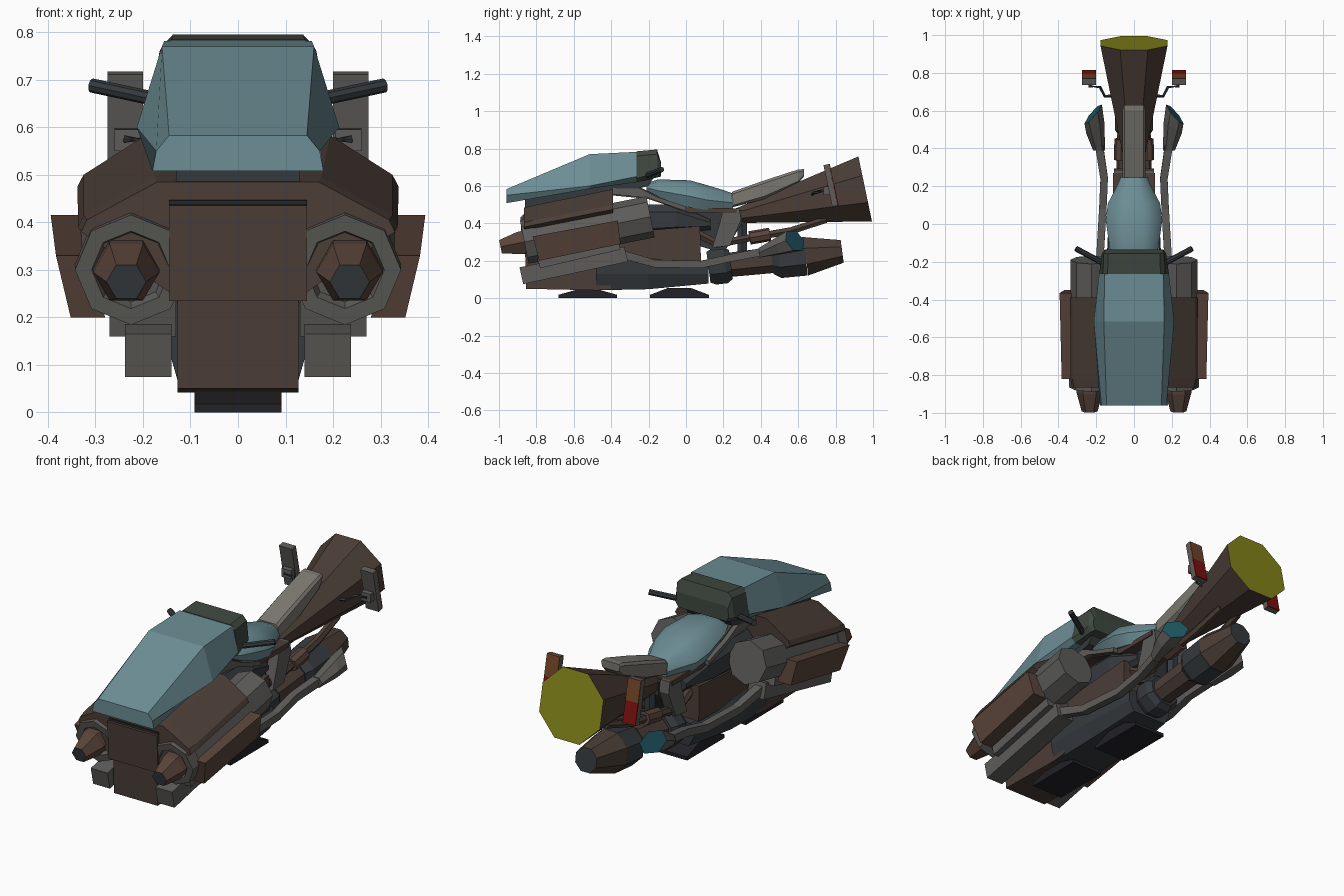
import bpy, bmesh, math
from mathutils import Vector

COL = dict(brown=(.07, .047, .037), rust=(.10, .058, .043), grey=(.11, .107, .10),
           teal=(.15, .27, .30), slate=(.036, .042, .048), green=(.05, .065, .05),
           black=(.016, .016, .02), beige=(.20, .19, .165), yellow=(.23, .23, .01),
           red=(.2, .005, .005), orange=(.16, .055, .02), glow=(.012, .08, .11))
MATS = {}
for k, c in COL.items():
    MATS[k] = bpy.data.materials.new(k)
    MATS[k].diffuse_color = (*c, 1)


def loft(name, rings, mat, mirror=False, smooth=False, cap=None):
    """Skin closed rings of 3D points; cap = material of the last end."""
    bm = bmesh.new()
    rows = [[bm.verts.new(p) for p in r] for r in rings]
    n = len(rows[0])
    for a, b in zip(rows, rows[1:]):
        for i in range(n):
            bm.faces.new((a[i], a[(i + 1) % n], b[(i + 1) % n], b[i]))
    bm.faces.new(rows[0][::-1])
    end = bm.faces.new(rows[-1])
    if cap:
        end.material_index = 1
    bmesh.ops.recalc_face_normals(bm, faces=bm.faces)
    me = bpy.data.meshes.new(name)
    bm.to_mesh(me)
    bm.free()
    ob = bpy.data.objects.new(name, me)
    bpy.context.collection.objects.link(ob)
    me.materials.append(MATS[mat])
    if cap:
        me.materials.append(MATS[cap])
    if smooth:
        me.shade_smooth()
        me.set_sharp_from_angle(angle=math.radians(40))
    if mirror:
        m = ob.modifiers.new("mirror", 'MIRROR')
        m.use_mirror_merge = False
    return ob


def hull(name, sections, mat, **kw):
    """Sections (y, half outline [(x, z)...] from top to bottom), symmetric in x."""
    rings = [[(x, y, z) for x, z in h] + [(-x, y, z) for x, z in h[::-1]] for y, h in sections]
    return loft(name, rings, mat, **kw)


def prism(name, x0, x1, prof, mat, **kw):
    """Extrude a (y, z) profile across x."""
    return loft(name, [[(x, y, z) for y, z in prof] for x in (x0, x1)], mat, **kw)


def tube(name, stations, mat, n=8, rot=0.0, bend=False, **kw):
    """Stations (x, y, z, radius); bend follows the path, else one straight axis."""
    pts = [Vector(s[:3]) for s in stations]
    rings = []
    for i, s in enumerate(stations):
        d = pts[min(i + 1, len(pts) - 1)] - pts[max(i - 1, 0)] if bend else pts[1] - pts[0]
        d.normalize()
        u = Vector((1, 0, 0)) if abs(d.x) < .85 else Vector((0, 0, 1))
        u = (u - d * u.dot(d)).normalized()
        v = d.cross(u)
        ang = [rot + 2 * math.pi * k / n for k in range(n)]
        rings.append([pts[i] + s[3] * (u * math.cos(a) + v * math.sin(a)) for a in ang])
    return loft(name, rings, mat, **kw)


R8, R4 = math.pi / 8, math.pi / 4

# front fairing and dashboard
hull("front_fairing", [
    (-.96, [(.145, .583), (.172, .55), (.18, .508)]),
    (-.515, [(.16, .77), (.213, .60), (.17, .585)]),
    (-.265, [(.155, .782), (.185, .65), (.165, .62)])], 'teal')
hull("dashboard", [
    (-.265, [(.14, .785), (.165, .76), (.185, .64), (.165, .62)]),
    (-.155, [(.137, .795), (.16, .77), (.17, .67), (.15, .645)]),
    (-.135, [(.135, .73), (.15, .72), (.155, .675), (.14, .65)])], 'green')
prism("fairing_support", -.13, .13,
      [(-.86, .48), (-.86, .53), (-.5, .61), (-.17, .65), (-.2, .60), (-.4, .55)], 'slate')
tube("handlebar", [(.13, -.225, .65, .015), (.308, -.13, .688, .015)], 'slate', mirror=True)

# side engine pods
tube("engine_pod", [(.225, -.84, .305, .112), (.225, -.19, .435, .112)], 'grey', mirror=True)
tube("pod_front_ring", [(.225, -.80, .313, .118), (.225, -.865, .30, .118),
                        (.225, -.865, .30, .083), (.225, -.83, .307, .07)], 'grey', mirror=True)
tube("exhaust_cone", [(.235, -.83, .307, .07), (.235, -.89, .295, .07), (.235, -.992, .275, .042)],
     'rust', n=6, mirror=True, cap='slate')
loft("pod_side_armour", [
    [(.30, -.82, .33), (.383, -.82, .33), (.352, -.785, .20), (.28, -.785, .20)],
    [(.31, -.365, .415), (.394, -.365, .415), (.368, -.35, .29), (.29, -.35, .29)]],
    'rust', mirror=True)

# upper hull and nose
hull("upper_hull", [
    (-.865, [(.17, .485), (.318, .405), (.33, .38), (.14, .25)]),
    (-.82, [(.175, .495), (.325, .415), (.336, .39), (.14, .25)]),
    (-.39, [(.195, .583), (.325, .50), (.338, .475), (.14, .33)])], 'brown')
prism("nose_panel", -.145, .145, [(-.875, .235), (-.885, .435), (-.8, .45), (-.4, .45), (-.4, .235)], 'brown')
prism("nose_slot", -.145, .145, [(-.875, .437), (-.872, .446), (-.8, .46), (-.8, .437)], 'black')
prism("lower_nose", -.127, .127, [(-.855, .05), (-.86, .24), (-.4, .24), (-.4, .05), (-.48, .042)], 'brown')

# belly and skids
hull("belly_hull", [
    (-.48, [(.125, .24), (.145, .20), (.145, .13), (.12, .042)]),
    (-.2, [(.125, .22), (.145, .19), (.145, .13), (.12, .048)]),
    (.12, [(.11, .20), (.13, .18), (.13, .13), (.10, .078)])], 'slate')
for y, top in ((-.525, .045), (-.035, .055)):
    prism("landing_skid", -.092, .092, [(y - .157, .005), (y - .157, .018), (y - .06, top),
          (y + .06, top), (y + .157, .018), (y + .157, 0), (y - .157, 0)], 'black')

# lower side rails and exhaust pipes
prism("side_rail", .14, .238, [(-.89, .165), (-.87, .075), (-.31, .195), (-.33, .275)], 'grey', mirror=True)
prism("rail_bracket", .13, .27, [(-.80, .24), (-.78, .16), (-.35, .26), (-.37, .33)], 'grey', mirror=True)
tube("side_pipe", [(.20, -.36, .24, .032), (.18, -.17, .185, .028), (.165, .08, .18, .028),
                   (.158, .24, .215, .028), (.185, .42, .25, .03)],
     'grey', n=4, rot=R4, bend=True, mirror=True)
# nozzle cut at a slant by a glowing end
hexa = [2 * math.pi * k / 6 for k in range(6)]
loft("pipe_nozzle", [
    [(.185 + .032 * math.cos(a), .39, .243 + .03 * math.sin(a)) for a in hexa],
    [(.205 + .048 * math.cos(a), .51 - .03 * math.cos(a), .285 + .055 * math.sin(a)) for a in hexa],
    [(.216 + .046 * math.cos(a), .582 - .05 * math.cos(a) - .02 * math.sin(a),
      .307 + .06 * math.sin(a)) for a in hexa]],
    'grey', mirror=True, cap='glow')

# middle engine block and tank
prism("engine_block", -.13, .13, [(-.42, .19), (-.42, .36), (-.25, .36), (.075, .385), (.08, .20)], 'brown')
hull("inner_tank", [
    (-.4, [(.09, .50), (.12, .46), (.12, .36), (.09, .32)]),
    (-.05, [(.09, .50), (.125, .46), (.125, .38), (.09, .35)]),
    (.13, [(.07, .42), (.09, .405), (.09, .385), (.07, .365)])], 'slate')

# seat and its frame
def seat_ring(y, w, top, mid, low):
    return (y, [(.35 * w, top), (.75 * w, top - .25 * (top - mid)), (w, mid), (.8 * w, low)])


hull("seat", [seat_ring(-.21, .10, .615, .59, .565), seat_ring(-.15, .125, .635, .575, .53),
              seat_ring(.02, .15, .63, .545, .485), seat_ring(.11, .138, .605, .525, .472),
              seat_ring(.2, .09, .578, .515, .475), seat_ring(.25, .07, .56, .51, .48)],
     'teal', smooth=True)
prism("seat_frame", -.11, .11, [(-.40, .585), (-.24, .59), (-.15, .545), (.03, .485), (.27, .48),
                                (.27, .455), (.02, .455), (-.2, .53), (-.40, .55)], 'brown')
prism("frame_arm", .10, .135, [(-.39, .588), (-.24, .585), (-.15, .54), (.0, .49),
                               (.0, .465), (-.2, .535), (-.39, .555)], 'grey', mirror=True)
prism("tail_bracket", .05, .105, [(.20, .48), (.285, .48), (.295, .42), (.235, .28),
                                  (.14, .27), (.18, .40)], 'grey', mirror=True)
prism("tail_core", -.05, .05, [(.02, .46), (.3, .47), (.3, .40), (.2, .24), (.0, .3)], 'slate')

# tail pad and large tail thruster
hull("tail_pad", [
    (.245, [(.05, .568), (.062, .555), (.062, .495), (.04, .485)]),
    (.42, [(.05, .63), (.062, .615), (.062, .545), (.04, .53)]),
    (.60, [(.05, .688), (.06, .675), (.055, .625), (.04, .615)]),
    (.63, [(.05, .69), (.055, .68), (.05, .655), (.04, .65)])], 'beige')
tube("tail_thruster", [(0, .27, .44, .042), (0, .958, .584, .192)], 'brown', rot=R8, cap='yellow')

# rear lamps on thin brackets
prism("lamp_plate", .20, .275, [(.735, .711), (.763, .717), (.810, .495), (.782, .489)], 'grey', mirror=True)
prism("lamp_upper", .20, .275, [(.763, .717), (.769, .716), (.793, .606), (.787, .605)], 'orange', mirror=True)
prism("lamp_lower", .20, .275, [(.787, .605), (.793, .606), (.816, .496), (.810, .495)], 'red', mirror=True)
prism("lamp_mount", .205, .26, [(.735, .595), (.79, .60), (.79, .555), (.735, .55)], 'grey', mirror=True)
tube("lamp_bracket", [(.24, .73, .575, .008), (.18, .725, .573, .008), (.155, .677, .56, .008),
                      (.09, .677, .55, .008)], 'slate', n=4, bend=True, mirror=True)

# lower rear jet
tube("jet_collar", [(0, .12, .165, .09), (0, .15, .169, .105), (0, .21, .176, .105), (0, .24, .18, .085)],
     'slate', rot=R8)
tube("jet_neck", [(0, .22, .177, .07), (0, .48, .205, .075)], 'brown', rot=R8)
tube("jet_body", [(0, .46, .203, .08), (0, .50, .207, .108), (0, .64, .224, .112)], 'slate', rot=R8)
tube("jet_tail", [(0, .64, .224, .112), (0, .835, .25, .066)], 'brown', rot=R8, cap='slate')
tube("jet_strut", [(0, .3, .23, .03), (0, .3, .42, .03)], 'slate', n=6)

# upper pipes between jet and thruster
tube("transfer_pipe", [(.07, .05, .35, .025), (.07, .17, .29, .025), (.07, .30, .315, .022),
                       (.065, .56, .36, .022), (.055, .75, .42, .02)],
     'brown', n=6, bend=True, mirror=True)
tube("pipe_sleeve", [(.07, .34, .322, .036), (.068, .45, .341, .036)], 'rust', mirror=True)
